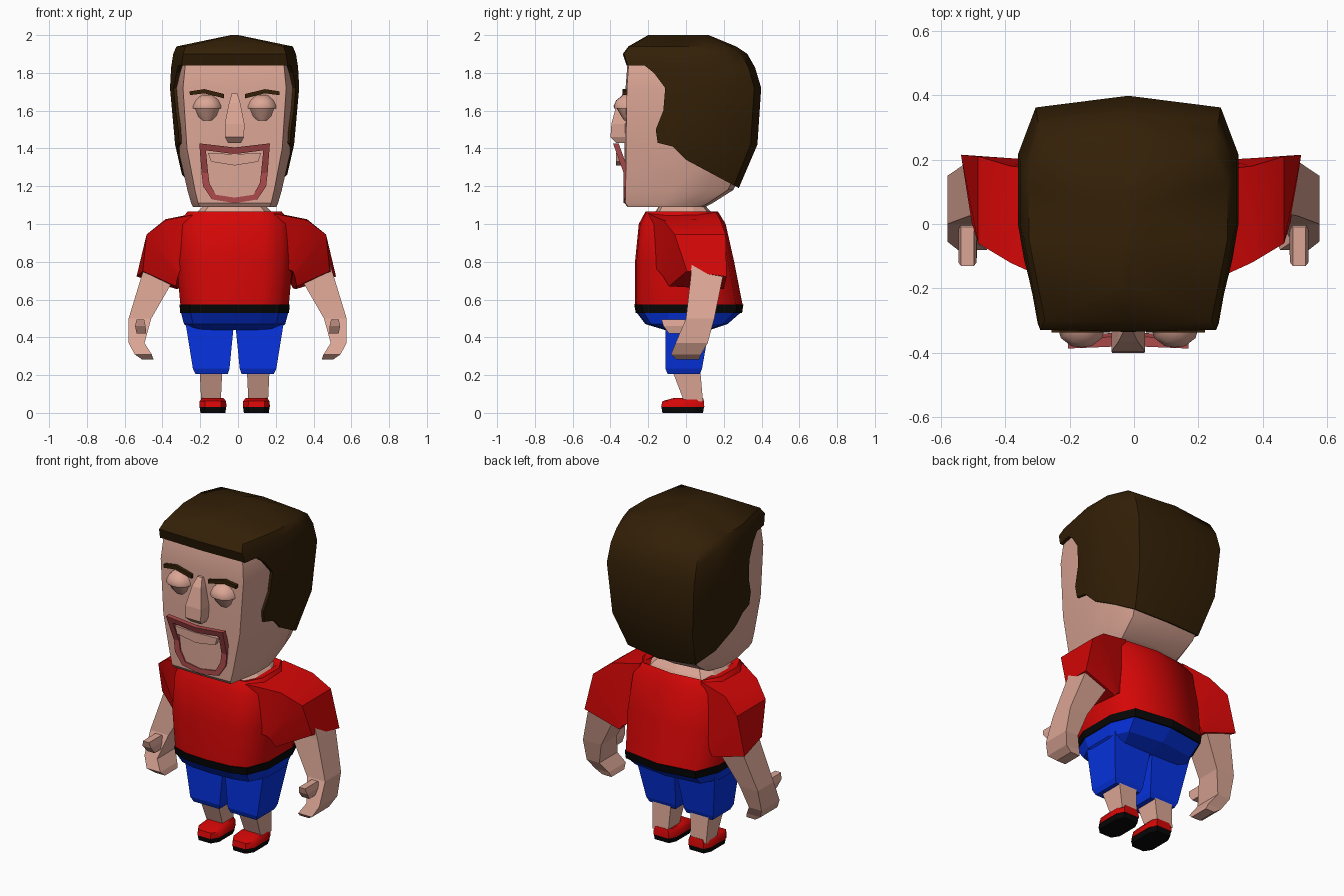
import bpy
import bmesh
from math import radians

if "Cube" in bpy.data.objects:
    bpy.data.objects.remove(bpy.data.objects["Cube"], do_unlink=True)

MID = -.018      # centre line of head and body
ARM_MID = -.002  # centre line of the arms


def material(name, *rgb):
    mat = bpy.data.materials.new(name)
    mat.use_nodes = True
    mat.diffuse_color = (*rgb, 1)
    mat.node_tree.nodes["Principled BSDF"].inputs["Base Color"].default_value = (*rgb, 1)
    return mat


SKIN = material("skin", .71, .38, .3)
HAIR = material("dark brown hair", .033, .014, .002)
RED = material("red cloth", .67, .002, .002)
BLUE = material("blue cloth", .002, .033, .76)
BLACK = material("black", .002, .002, .002)
LIP = material("lip pink", .42, .07, .07)


def finish(name, bm, mat, mid, smooth):
    """Turn a bmesh into an object placed on its centre line."""
    bmesh.ops.remove_doubles(bm, verts=bm.verts, dist=.0001)
    bmesh.ops.recalc_face_normals(bm, faces=bm.faces)
    bmesh.ops.translate(bm, verts=bm.verts, vec=(mid, 0, 0))
    mesh = bpy.data.meshes.new(name)
    bm.to_mesh(mesh)
    bm.free()
    mesh.materials.append(mat)
    if smooth:
        mesh.shade_smooth()
        mesh.set_sharp_from_angle(angle=radians(smooth))
    obj = bpy.data.objects.new(name, mesh)
    bpy.context.collection.objects.link(obj)
    return obj


def loft(name, rings, mat, mid=MID, smooth=0, side=1, caps=True):
    """Skin a list of equal rings of points; side=-1 mirrors across x."""
    bm = bmesh.new()
    loops = [[bm.verts.new((x * side, y, z)) for x, y, z in ring] for ring in rings]
    count = len(loops[0])
    for low, high in zip(loops, loops[1:]):
        for i in range(count):
            j = (i + 1) % count
            bm.faces.new((low[i], low[j], high[j], high[i]))
    if caps:
        bm.faces.new(loops[0])
        bm.faces.new(loops[-1])
    return finish(name, bm, mat, mid, smooth)


def symmetric(half):
    """Complete a half outline that starts and ends on the centre line."""
    return half + [(-x, y) for x, y in reversed(half[1:-1])]


def stack(name, outline, levels, mat, smooth=0, x=0, side=1):
    """Loft a unit outline through levels of height, half width, front and back."""
    rings = [[(x + u * width, front + (v + 1) / 2 * (back - front), z) for u, v in outline]
             for z, width, front, back in levels]
    return loft(name, rings, mat, smooth=smooth, side=side)


def box_rings(levels):
    """Rectangles given as centre x, centre y, z, half width, half depth."""
    return [[(x + a * w, y + b * d, z) for a, b in ((-1, -1), (1, -1), (1, 1), (-1, 1))]
            for x, y, z, w, d in levels]


HEAD = symmetric([(0, -1), (.84, -.98), (1, -.1), (1, .5), (.84, .9), (0, 1)])
BODY = symmetric([(0, -1), (.5, -.97), (.82, -.86), (1, -.4), (1, .4), (.8, .88), (0, 1)])
SHOE = symmetric([(0, -1), (.6, -1), (1, -.6), (1, .6), (.7, 1), (0, 1)])
EYE = symmetric([(0, -1), (.4, -.9), (.8, -.3), (1, 1), (0, 1)])

# Head and neck
stack("head", HEAD, [(1.09, .22, -.31, .1), (1.11, .23, -.325, .14), (1.18, .25, -.325, .25),
                     (1.4, .3, -.325, .36), (1.72, .325, -.32, .38), (1.85, .31, -.31, .33),
                     (1.93, .27, -.28, .24)], SKIN, smooth=35)
stack("neck", BODY, [(1.02, .24, -.2, .16), (1.06, .2, -.165, .135), (1.1, .16, -.14, .1)], SKIN)

# Hair: a larger head shell trimmed by a side profile
hair = stack("hair", HEAD, [(1.1, .22, -.34, .2), (1.18, .26, -.34, .275), (1.42, .315, -.34, .378),
                            (1.72, .342, -.328, .398), (1.83, .336, -.312, .365),
                            (1.9, .325, -.335, .325), (1.94, .308, -.305, .265),
                            (2, .02, -.2, .12)], HAIR, smooth=50)
hairline = [(-.6, 1.835), (-.22, 1.84), (-.17, 1.8), (-.11, 1.72), (-.12, 1.6), (-.16, 1.5),
            (-.15, 1.43), (-.07, 1.41), (0, 1.34), (.28, 1.19), (.6, 1.17), (.6, 2.2), (-.6, 2.2)]
cutter = loft("hair_cutter", [[(x, y, z) for y, z in hairline] for x in (-.6, .6)], HAIR)
cutter.hide_render = True
trim = hair.modifiers.new("trim", "BOOLEAN")
trim.operation = "INTERSECT"
trim.object = cutter
bpy.context.view_layer.update()
trimmed = bpy.data.meshes.new_from_object(hair.evaluated_get(bpy.context.evaluated_depsgraph_get()))
hair.modifiers.clear()
hair.data = trimmed
bpy.data.objects.remove(cutter, do_unlink=True)

# Nose
loft("nose", box_rings([(0, -.34, 1.43, .035, .03), (0, -.355, 1.46, .05, .045),
                        (0, -.35, 1.53, .052, .045), (0, -.335, 1.64, .03, .03),
                        (0, -.32, 1.69, .015, .015)]), SKIN)

# Eyes with heavy lids, and brows
brow = [(.055, 1.665), (.16, 1.692), (.237, 1.682), (.238, 1.702), (.16, 1.714), (.055, 1.688)]
for side, label in ((1, "left"), (-1, "right")):
    stack(label + "_eye", EYE, [(1.548, .03, -.328, -.3), (1.57, .055, -.342, -.3),
                                (1.62, .072, -.372, -.3)], SKIN, 40, .145, side)
    stack(label + "_eyelid", EYE, [(1.612, .08, -.38, -.3), (1.625, .08, -.383, -.3),
                                   (1.655, .065, -.37, -.3), (1.682, .035, -.335, -.3)],
          SKIN, 40, .145, side)
    loft(label + "_brow", [[(x, y, z) for x, z in brow] for y in (-.31, -.336)], HAIR, side=side)

# Mouth: a thin lip ring leaning forward at the top, and an upper tooth bar
outer = symmetric([(0, 1.405), (.187, 1.427), (.175, 1.27), (.167, 1.2), (.12, 1.13), (0, 1.11)])
inner = symmetric([(0, 1.37), (.152, 1.39), (.14, 1.27), (.133, 1.215), (.1, 1.155), (0, 1.14)])


def lip_loop(outline, depth):
    return [(x, depth - .33 - .36 * max(0, z - 1.27), z) for x, z in outline]


lip = [lip_loop(outer, .03), lip_loop(outer, 0), lip_loop(inner, 0), lip_loop(inner, .03)]
loft("lips", lip + lip[:1], LIP, caps=False)
teeth = symmetric([(0, 1.37), (.14, 1.375), (.125, 1.33), (0, 1.31)])
loft("teeth", [[(x, y, z) for x, z in teeth] for y in (-.345, -.37)], SKIN)

# Shirt, belt and shorts
stack("shirt", BODY, [(.57, .287, -.27, .3), (.8, .308, -.27, .255), (1, .3, -.25, .21),
                      (1.065, .25, -.215, .17), (1.045, .2, -.17, .14)], RED, smooth=60)
stack("belt", BODY, [(.53, .288, -.266, .297), (.575, .292, -.275, .304)], BLACK)
stack("shorts_waist", BODY, [(.44, .23, -.115, .13), (.47, .268, -.215, .22),
                             (.535, .285, -.264, .294)], BLUE)

for side, label in ((1, "left"), (-1, "right")):
    # Legs and shoes
    loft(label + "_shorts_leg", box_rings([(.122, -.012, .205, .085, .085),
                                           (.124, -.012, .235, .097, .097),
                                           (.132, .01, .49, .13, .12)]), BLUE, side=side)
    loft(label + "_shin", box_rings([(.125, .04, .06, .052, .05),
                                     (.125, 0, .23, .06, .075)]), SKIN, side=side)
    stack(label + "_sole", SHOE, [(0, .066, -.125, .09), (.03, .07, -.13, .095)],
          BLACK, 0, .115, side)
    stack(label + "_shoe", SHOE, [(.03, .072, -.132, .097), (.062, .07, -.125, .095),
                                  (.08, .055, -.06, .09)], RED, 40, .115, side)

    # Sleeve: top front, top back, lower back, lower front corners
    loft(label + "_sleeve", [
        [(.2, -.2, 1.055), (.2, .16, 1.06), (.25, .17, .7), (.25, -.17, .77)],
        [(.375, -.12, 1.02), (.375, .18, 1.025), (.29, .2, .68), (.3, -.145, .75)],
        [(.475, -.06, .945), (.475, .21, .945), (.3, .2, .66), (.31, -.12, .72)],
        [(.495, .005, .75), (.528, .215, .722), (.315, .2, .655), (.32, -.09, .67)]],
        RED, mid=MID / 2, side=side, smooth=40)

    # Arm and curled hand
    loft(label + "_arm", box_rings([(.405, .11, .8, .08, .08), (.42, .11, .72, .09, .085),
                                    (.517, .075, .5, .06, .075), (.535, .03, .37, .042, .085),
                                    (.5, 0, .31, .045, .08), (.475, .01, .282, .03, .06)]),
         SKIN, mid=ARM_MID, side=side)
    loft(label + "_thumb", box_rings([(.51, -.03, .42, .025, .06), (.515, -.05, .46, .028, .07),
                                      (.515, -.07, .495, .02, .06)]),
         SKIN, mid=ARM_MID, side=side)
